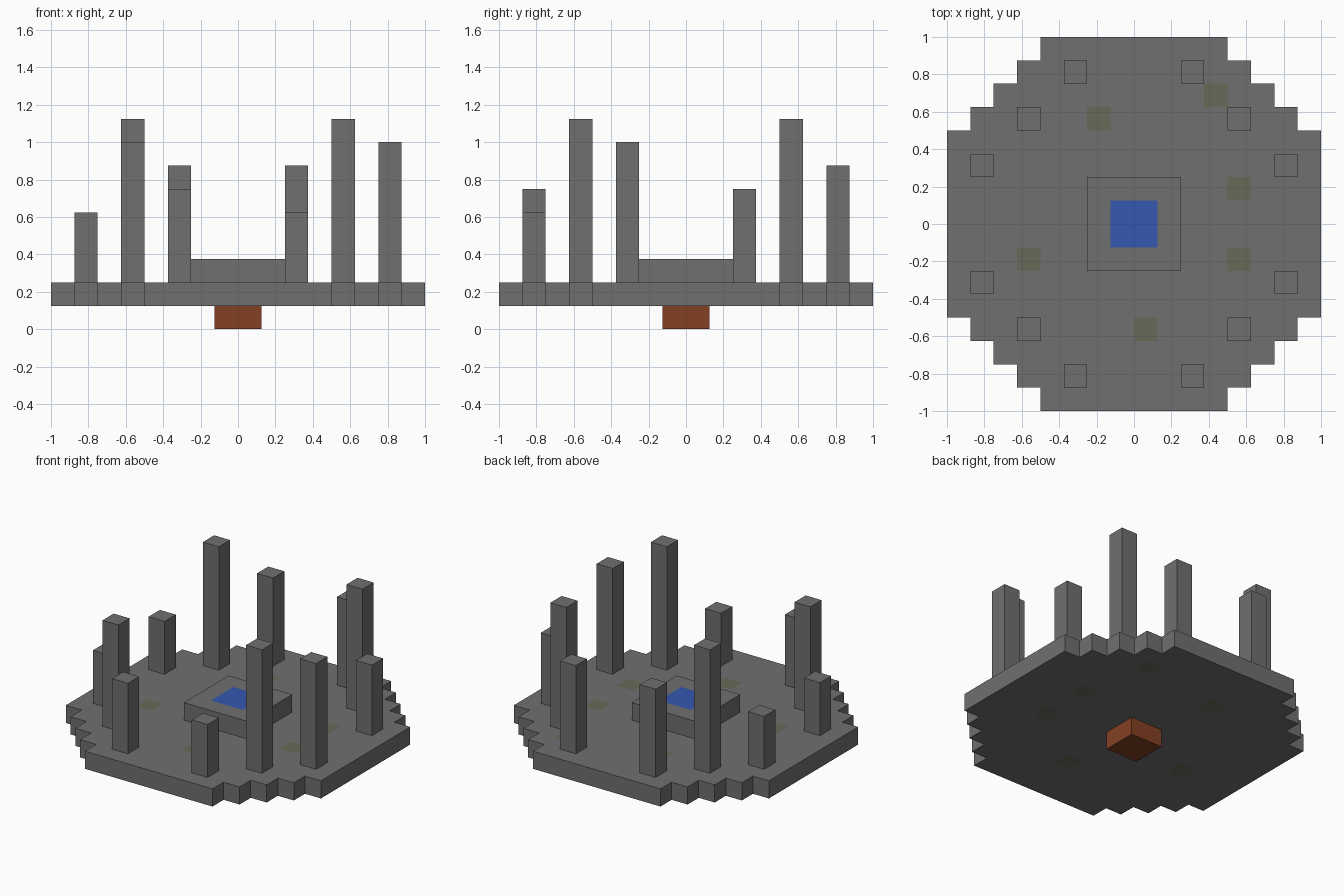
import bpy
import bmesh

if "Cube" in bpy.data.objects:
    bpy.data.objects.remove(bpy.data.objects["Cube"], do_unlink=True)

U = 0.125  # edge of one block


def material(name, rgb):
    m = bpy.data.materials.new(name)
    m.use_nodes = True
    m.diffuse_color = (*rgb, 1)
    m.node_tree.nodes["Principled BSDF"].inputs["Base Color"].default_value = (*rgb, 1)
    return m


stone = material("grey stone", (0.16, 0.16, 0.16))
moss = material("mossy stone", (0.135, 0.145, 0.095))
water = material("blue water", (0.035, 0.095, 0.44))
clay = material("brown clay", (0.23, 0.052, 0.017))


def block_layer(name, cells, z, materials, paint=lambda cell, normal: 0):
    """One layer of unit blocks with only its outer faces, painted per cell."""
    cells = set(cells)
    bm = bmesh.new()

    def face(corners, index):
        f = bm.faces.new([bm.verts.new(c) for c in corners])
        f.material_index = index

    for i, j in sorted(cells):
        x0, x1, y0, y1 = i * U, (i + 1) * U, j * U, (j + 1) * U
        ring = [(x0, y0), (x1, y0), (x1, y1), (x0, y1)]
        face([(x, y, z + U) for x, y in ring], paint((i, j), "up"))
        face([(x, y, z) for x, y in reversed(ring)], paint((i, j), "down"))
        for k, (di, dj) in enumerate([(0, -1), (1, 0), (0, 1), (-1, 0)]):
            if (i + di, j + dj) not in cells:
                a, b = ring[k], ring[(k + 1) % 4]
                face([(*a, z), (*b, z), (*b, z + U), (*a, z + U)], 0)
    bmesh.ops.remove_doubles(bm, verts=bm.verts, dist=0.001)
    finish(name, bm, materials)


def box(name, centre, size, mat):
    bm = bmesh.new()
    bmesh.ops.create_cube(bm, size=1)
    bmesh.ops.scale(bm, vec=size, verts=bm.verts)
    bmesh.ops.translate(bm, vec=centre, verts=bm.verts)
    finish(name, bm, [mat])


def finish(name, bm, materials):
    mesh = bpy.data.meshes.new(name)
    bm.to_mesh(mesh)
    bm.free()
    for m in materials:
        mesh.materials.append(m)
    bpy.context.collection.objects.link(bpy.data.objects.new(name, mesh))


# Round stepped floor with scattered mossy blocks
def in_disc(i, j):
    a, b = abs(i + 0.5), abs(j + 0.5)
    return a + b <= 11.5


moss_cells = {(-2, 4), (3, 5), (4, 1), (4, -2), (-5, -2), (0, -5)}
floor = [(i, j) for i in range(-8, 8) for j in range(-8, 8) if in_disc(i, j)]
block_layer("floor", floor, U, [stone, moss], lambda c, n: int(c in moss_cells))

# Raised dais with a pool in its top
dais = [(i, j) for i in range(-2, 2) for j in range(-2, 2)]
block_layer("dais", dais, 2 * U, [stone, water],
            lambda c, n: int(n == "up" and all(-1 <= v <= 0 for v in c)))

# Block under the pool
box("pool_base", (0, 0, U / 2), (2 * U, 2 * U, U), clay)

# Ring of pillars: block column, block row, height in blocks
pillars = [
    (-3, -7, 4), (2, -7, 3), (4, -5, 7), (6, -3, 6),
    (6, 2, 4), (4, 4, 7), (2, 6, 5), (-3, 6, 5),
    (-5, 4, 7), (-7, 2, 3), (-7, -3, 3), (-5, -5, 6),
]
for n, (i, j, h) in enumerate(pillars, 1):
    box(f"pillar_{n}", ((i + 0.5) * U, (j + 0.5) * U, (2 + h / 2) * U), (U, U, h * U), stone)
